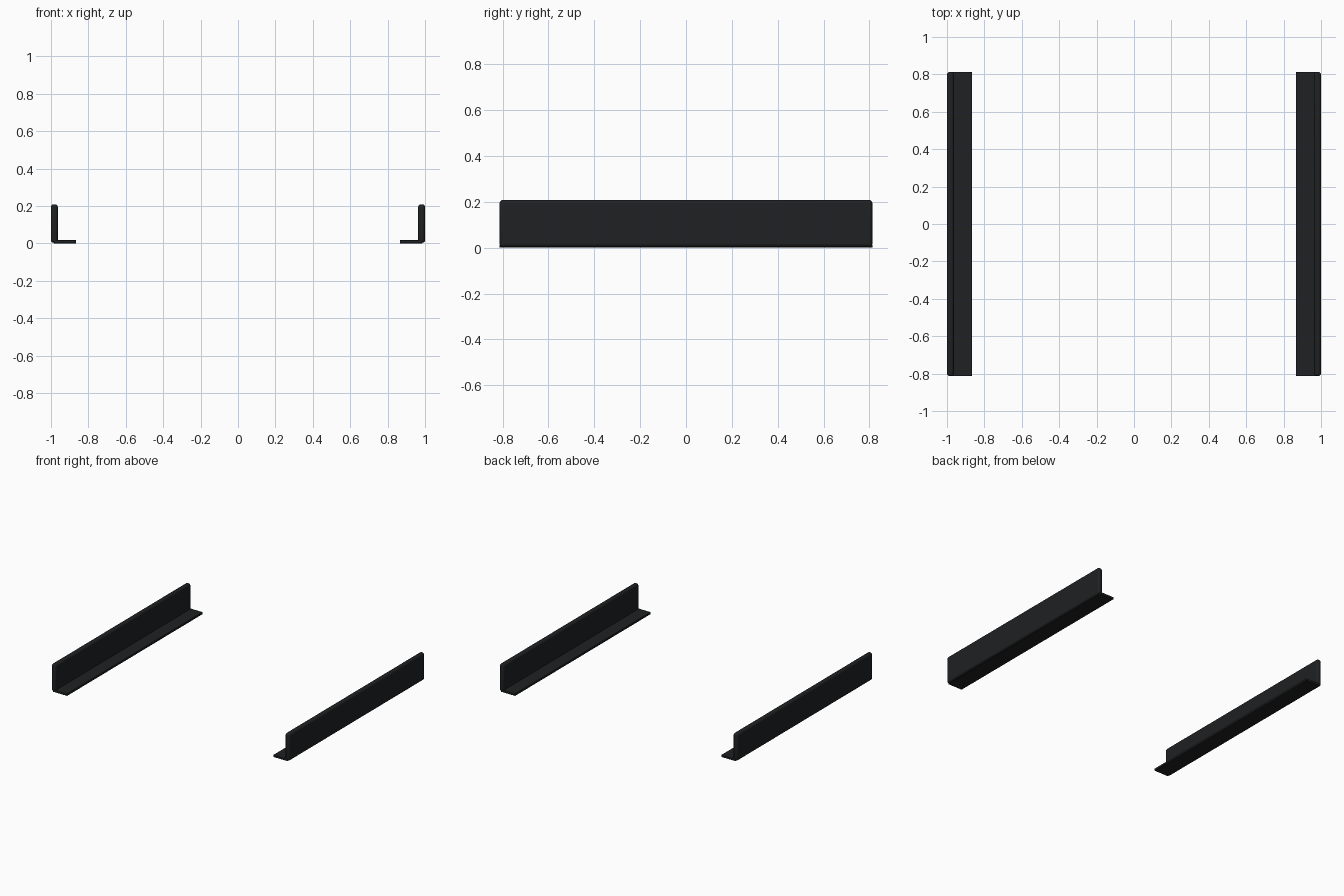
import bpy

if "Cube" in bpy.data.objects:
    bpy.data.objects.remove(bpy.data.objects["Cube"])

mat = bpy.data.materials.new("black_plastic")
mat.diffuse_color = (0.014, 0.015, 0.016, 1)
mat.use_nodes = True
mat.node_tree.nodes["Principled BSDF"].inputs["Base Color"].default_value = mat.diffuse_color


def box(name, x0, x1, half_y, z0, z1, bevel, segments):
    bpy.ops.mesh.primitive_cube_add(size=1, location=((x0 + x1) / 2, 0, (z0 + z1) / 2))
    ob = bpy.context.object
    ob.name = name
    ob.scale = (abs(x1 - x0), 2 * half_y, z1 - z0)
    bpy.ops.object.transform_apply(location=False, rotation=False, scale=True)
    mod = ob.modifiers.new("rounded_edges", "BEVEL")
    mod.width = bevel
    mod.segments = segments
    ob.data.materials.append(mat)
    bpy.ops.object.shade_smooth_by_angle()
    return ob


# One L-shaped rail per side: upright wall and inward floor flange
for side, s in (("left", -1), ("right", 1)):
    box(side + "_rail_wall", s * 1.0, s * 0.963, 0.813, 0.003, 0.209, 0.014, 3)
    box(side + "_rail_flange", s * 0.985, s * 0.865, 0.813, 0.0, 0.017, 0.003, 2)
